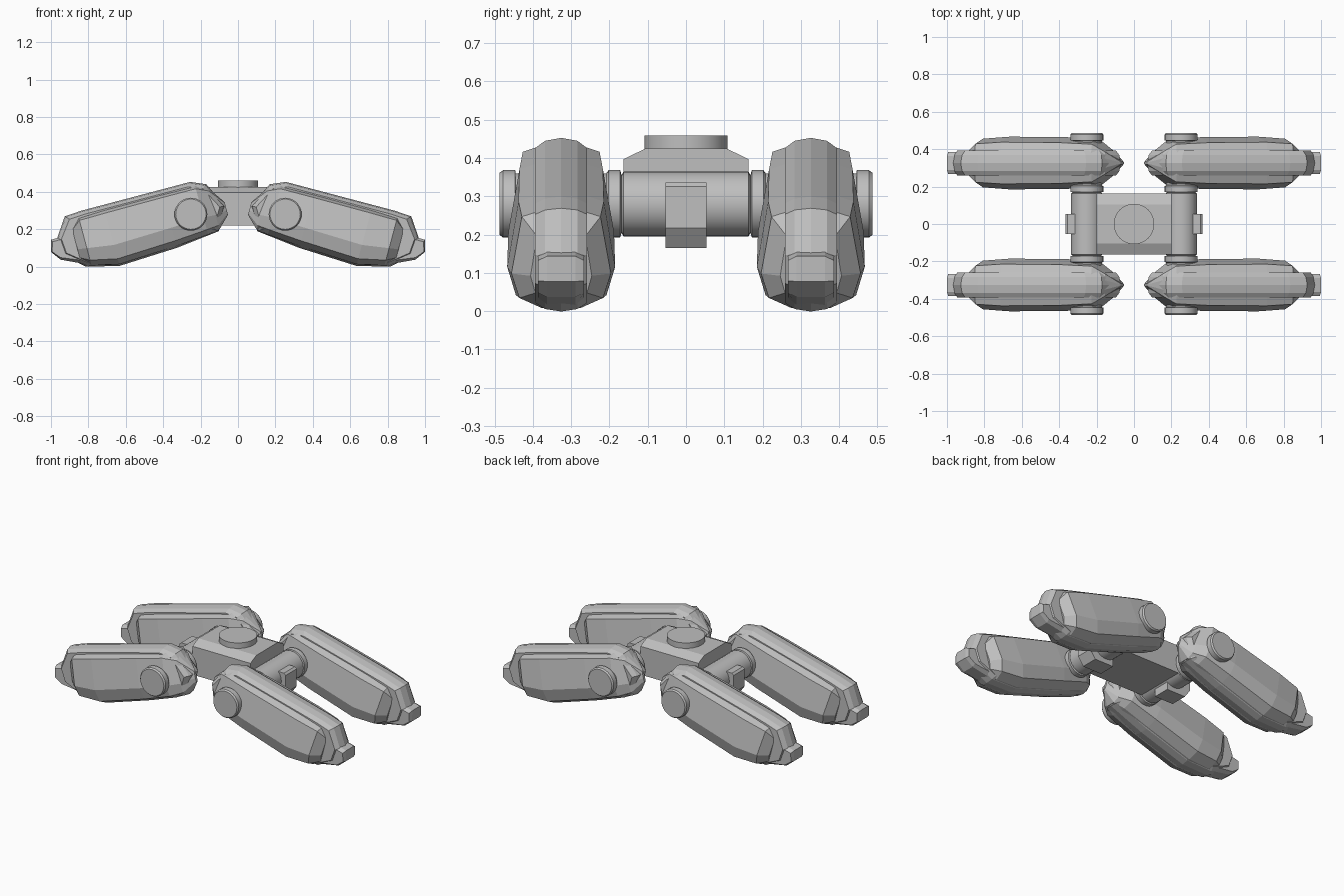
import bpy, bmesh, math

if "Cube" in bpy.data.objects:
    bpy.data.objects.remove(bpy.data.objects["Cube"])

grey = bpy.data.materials.new("light grey")
grey.diffuse_color = (0.52, 0.52, 0.52, 1)
grey.use_nodes = True
grey.node_tree.nodes["Principled BSDF"].inputs["Base Color"].default_value = grey.diffuse_color
TILT = math.radians(15)
PX, PY, PZ = 0.25, 0.326, 0.276   # pod pivot on the axle


def loft(name, rings, mirror=(False, False), smooth=False):
    """Skin a list of equal-length point rings and cap both ends."""
    bm = bmesh.new()
    vs = [[bm.verts.new(p) for p in r] for r in rings]
    n = len(rings[0])
    for a, b in zip(vs, vs[1:]):
        for i in range(n):
            j = (i + 1) % n
            bm.faces.new((a[i], a[j], b[j], b[i]))
    bm.faces.new(vs[0])
    bm.faces.new(vs[-1])
    bmesh.ops.recalc_face_normals(bm, faces=bm.faces)
    me = bpy.data.meshes.new(name)
    bm.to_mesh(me)
    bm.free()
    me.materials.append(grey)
    ob = bpy.data.objects.new(name, me)
    bpy.context.collection.objects.link(ob)
    if smooth:
        bpy.ops.object.select_all(action='DESELECT')
        ob.select_set(True)
        bpy.context.view_layer.objects.active = ob
        bpy.ops.object.shade_smooth_by_angle(angle=math.radians(30))
    if any(mirror):
        m = ob.modifiers.new("Mirror", 'MIRROR')
        m.use_axis = (mirror[0], mirror[1], False)
        m.use_mirror_merge = False
    return ob


def pod(u, y, v):
    """Tilted pod coordinates to world coordinates."""
    c, s = math.cos(TILT), math.sin(TILT)
    return (PX + u * c + v * s, PY + y, PZ - u * s + v * c)


def slab(name, outline, layers):
    """Side outline stacked through the pod width as (y, scale) layers."""
    cu = sum(p[0] for p in outline) / len(outline)
    cv = sum(p[1] for p in outline) / len(outline)
    rings = [[pod(cu + (u - cu) * (1 - (1 - k) * 0.4), y, cv + (v - cv) * k)
              for u, v in outline] for y, k in layers]
    loft(name, rings, (True, True))


# Wide faceted pod hull, lofted along its length
half = [(0.35, 1), (0.79, 0.86), (1, -0.3), (0.84, -0.8), (0.4, -1)]
section = half + [(-w, h) for w, h in reversed(half)]
stations = [(-0.19, 0.008, 0.02, -0.05), (-0.125, 0.075, 0.115, -0.115),
            (-0.06, 0.127, 0.148, -0.125), (0.12, 0.138, 0.15, -0.14),
            (0.44, 0.141, 0.15, -0.155), (0.585, 0.13, 0.145, -0.12),
            (0.635, 0.08, 0.10, -0.085)]
loft("pod_hull", [[pod(u, w * a, (t + b) / 2 + h * (t - b) / 2)
                   for a, h in section] for u, w, t, b in stations], (True, True))

# Raised spine running over the pod and down its nose
slab("pod_spine",
     [(-0.186, 0.0), (-0.12, 0.138), (-0.04, 0.172), (0.56, 0.174), (0.655, 0.168),
      (0.727, 0.062), (0.72, -0.03), (0.615, -0.122), (0.44, -0.164),
      (0.12, -0.15), (-0.12, -0.122)],
     [(-0.068, 0.86), (-0.042, 0.96), (0, 1), (0.042, 0.96), (0.068, 0.86)])

# Small block at the pod tip
slab("pod_tip",
     [(0.62, 0.04), (0.70, 0.066), (0.759, 0.066), (0.775, 0.002),
      (0.737, -0.05), (0.62, -0.105)],
     [(-0.06, 0.8), (-0.037, 1), (0.037, 1), (0.06, 0.8)])


# Axle with flanges and end caps, turned around y
def turned(name, x, z, profile, mirror):
    loft(name, [[(x + r * math.cos(i * math.tau / 32), y, z + r * math.sin(i * math.tau / 32))
                 for i in range(32)] for y, r in profile], mirror, True)


side = [(0.163, 0.085), (0.168, 0.075), (0.172, 0.088), (0.202, 0.088), (0.208, 0.08),
        (0.445, 0.08), (0.446, 0.088), (0.478, 0.088), (0.487, 0.081)]
turned("axle", PX + 0.002, 0.28, [(-y, r) for y, r in reversed(side)] + side, (True, False))

# Central hub body with sloped shoulders
def block(name, profile, x0, x1, mirror=(False, False)):
    loft(name, [[(x, y, z) for y, z in profile] for x in (x0, x1)], mirror)


block("hub_body", [(-0.163, 0.22), (0.163, 0.22), (0.163, 0.34), (-0.163, 0.34)], -0.21, 0.21)
block("hub_top", [(-0.163, 0.33), (0.163, 0.33), (0.163, 0.397), (0.105, 0.425),
                  (-0.105, 0.425), (-0.163, 0.397)], -0.2, 0.2)

# Round turntable on the hub
loft("turntable", [[(0.108 * math.cos(i * math.tau / 32), 0.108 * math.sin(i * math.tau / 32), z)
                    for i in range(32)] for z in (0.415, 0.459)], smooth=True)

# Side bracket with a sloped underside
loft("side_bracket", [[(0.2, y, 0.165), (0.33, y, 0.165), (0.367, y, 0.217),
                       (0.367, y, 0.325), (0.355, y, 0.336), (0.2, y, 0.336)]
                      for y in (-0.054, 0.054)], (True, False))
